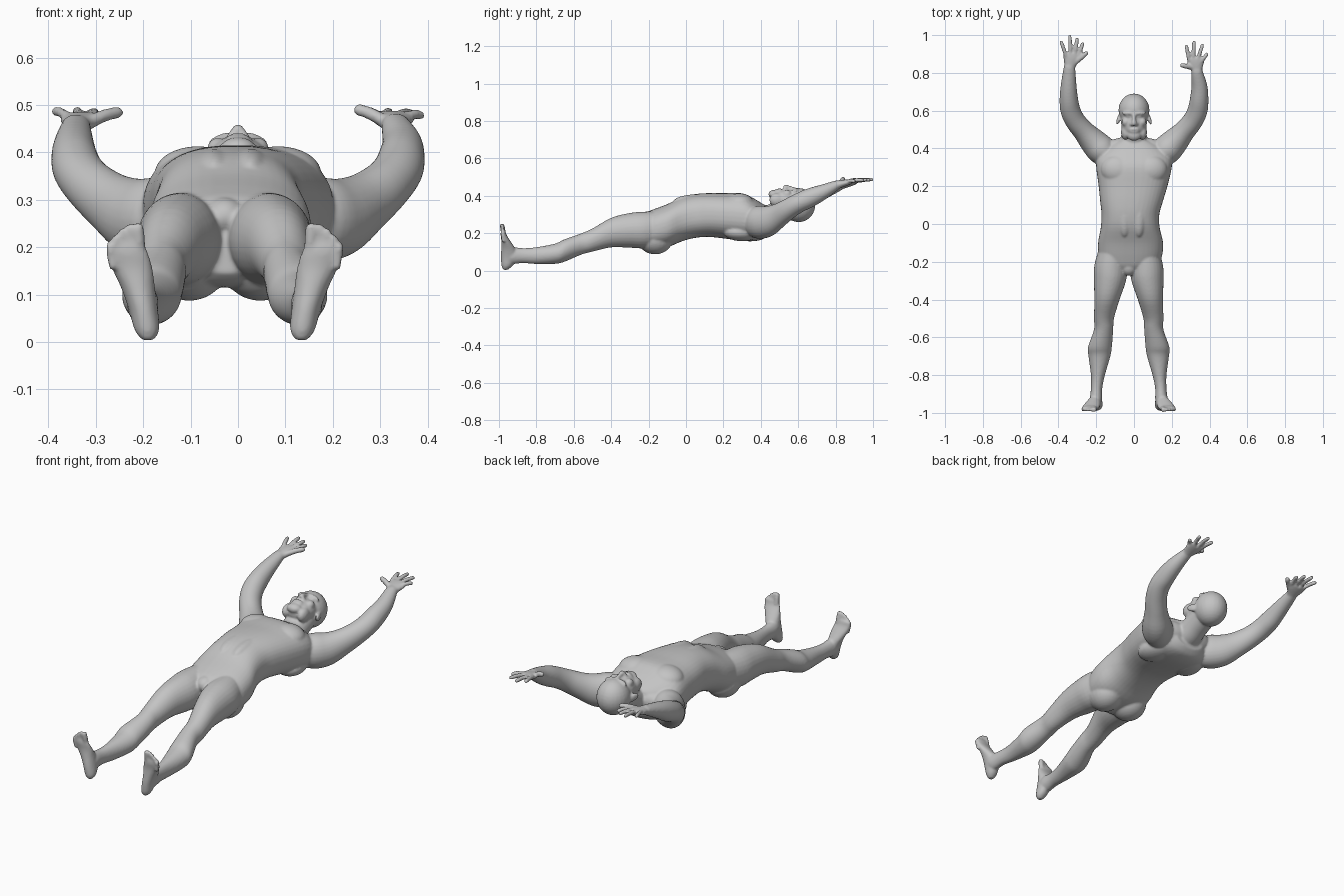
import bpy, bmesh, math
from mathutils import Vector, Matrix

cube = bpy.data.objects.get("Cube")
if cube:
    bpy.data.objects.remove(cube, do_unlink=True)

skin = bpy.data.materials.new("grey_skin")
skin.use_nodes = True
GREY = (0.55, 0.55, 0.55, 1)
skin.diffuse_color = GREY
skin.node_tree.nodes["Principled BSDF"].inputs["Base Color"].default_value = GREY

bm = bmesh.new()
AXIS = -0.028          # mirror line of hips and legs


def spline(p, k=4):
    """Catmull-Rom through rows of numbers."""
    out = []
    for i in range(len(p) - 1):
        a, b, c, d = p[max(i - 1, 0)], p[i], p[i + 1], p[min(i + 2, len(p) - 1)]
        for j in range(k):
            t = j / k
            out.append([0.5 * (2 * B + (C - A) * t + (2 * A - 5 * B + 4 * C - D) * t * t
                        + (3 * B - A - 3 * C + D) * t ** 3) for A, B, C, D in zip(a, b, c, d)])
    return out + [list(p[-1])]


def loft(rows, up=(0, 0, 1), axis=None, power=2.0, n=28):
    """Closed tube through rows of x, y, z, half width, half height."""
    rows = spline(rows)
    rings = []
    for i, (x, y, z, a, b) in enumerate(rows):
        t = Vector(axis) if axis else (Vector(rows[min(i + 1, len(rows) - 1)][:3])
                                       - Vector(rows[max(i - 1, 0)][:3])).normalized()
        side = t.cross(Vector(up)).normalized()
        top = side.cross(t)
        ring = []
        for k in range(n):
            c, s = math.cos(2 * math.pi * k / n), math.sin(2 * math.pi * k / n)
            c = math.copysign(abs(c) ** (2 / power), c)
            s = math.copysign(abs(s) ** (2 / power), s)
            ring.append(bm.verts.new(Vector((x, y, z)) + side * a * c + top * b * s))
        rings.append(ring)
    faces = [bm.faces.new(rings[0][::-1]), bm.faces.new(rings[-1])]
    for r, q in zip(rings, rings[1:]):
        faces += [bm.faces.new((r[k], r[(k + 1) % n], q[(k + 1) % n], q[k])) for k in range(n)]
    bmesh.ops.recalc_face_normals(bm, faces=faces)


def blob(c, r, rot=(0, 0, 0)):
    """Ellipsoid with optional rotation in degrees."""
    m = Matrix.Translation(c)
    for ang, ax in zip(rot, "XYZ"):
        m = m @ Matrix.Rotation(math.radians(ang), 4, ax)
    bmesh.ops.create_uvsphere(bm, u_segments=24, v_segments=16, radius=1,
                              matrix=m @ Matrix.Diagonal((*r, 1)))


def digit(a, b, r, bend=0.0):
    """Finger or toe from a to b with a rounded tip."""
    a, b = Vector(a), Vector(b)
    mid = a.lerp(b, 0.5) + Vector((0, 0, bend))
    up = (0, 0, 1) if abs((b - a).normalized().z) < 0.8 else (0, -1, 0)
    loft([(*a, r, r), (*mid, r, r), (*a.lerp(b, 0.9), r * .9, r * .9), (*b, r * .4, r * .4)], up, n=12)


# Torso: y runs from crotch to neck
torso = [(-.26, -.025, .205, .07, .06), (-.23, -.025, .212, .13, .09), (-.18, -.02, .22, .165, .105),
         (-.1, -.018, .24, .172, .115), (-.02, -.02, .275, .156, .118), (.05, -.019, .292, .153, .117),
         (.12, -.013, .297, .166, .117), (.2, -.005, .293, .182, .121), (.3, 0, .286, .2, .127),
         (.36, 0, .272, .195, .115), (.41, 0, .262, .145, .095), (.44, 0, .268, .09, .075)]
loft([(cx, y, cz, a, b) for y, cx, cz, a, b in torso], axis=(0, 1, 0), power=2.4, n=40)
for s in (-1, 1):
    blob((s * .085, .285, .355), (.092, .08, .058), (0, 0, s * 12))       # chest muscle
    blob((s * .105, .3, .205), (.075, .1, .048), (0, 0, s * 15))          # shoulder blade
    blob((AXIS + s * .075, -.165, .17), (.085, .095, .083))               # buttock
    blob((s * .075, .415, .275), (.085, .04, .05), (0, 0, -s * 8))        # neck-to-shoulder muscle
    blob((-.012 + s * .038, .06, .365), (.042, .13, .043))                # belly muscle
blob((AXIS, -.225, .265), (.045, .05, .04))                               # groin

# Legs and feet
for s in (-1, 1):
    leg = [(.08, -.12, .225, .075, .09), (.094, -.22, .217, .088, .098), (.099, -.3, .215, .085, .093),
           (.115, -.4, .203, .067, .079), (.131, -.5, .163, .053, .062), (.133, -.56, .142, .051, .057),
           (.152, -.65, .107, .063, .06), (.155, -.7, .09, .058, .054), (.163, -.8, .08, .037, .045),
           (.17, -.87, .08, .03, .04), (.173, -.93, .08, .033, .045), (.173, -.955, .08, .025, .035)]
    loft([(AXIS + s * x, y, z, a, b) for x, y, z, a, b in leg], axis=(0, -1, 0))
    blob((AXIS + s * .13, -.535, .172), (.034, .045, .032), (14, 0, 0))   # kneecap
    foot = [(.162, -.965, .004, .012, .012), (.164, -.957, .025, .026, .029), (.172, -.945, .07, .031, .045),
            (.183, -.95, .115, .036, .038), (.195, -.962, .155, .043, .025), (.206, -.975, .19, .044, .016),
            (.212, -.977, .213, .036, .012)]
    loft([(AXIS + s * x, y, z, a, b) for x, y, z, a, b in foot], up=(0, -1, 0), axis=(0, 0, 1))
    for i, (x0, x1, z1) in enumerate([(.18, .184, .251), (.196, .202, .249), (.21, .217, .24),
                                      (.223, .231, .226), (.235, .243, .209)]):
        digit((AXIS + s * x0, -.975, z1 - .055), (AXIS + s * x1, -.985, z1), .0135 if i == 0 else .0095)

# Arms and hands; s = -1 is the model's right
wrists = {-1: (-.342, .825, .455), 1: (.333, .805, .457)}
palms = {-1: (-.325, .905, .474), 1: (.325, .88, .476)}
tips = {-1: [(-.245, .91, .487), (-.27, .962, .482), (-.3, .988, .486), (-.34, 1.002, .488), (-.388, .972, .488)],
        1: [(.245, .842, .494), (.276, .95, .486), (.318, .972, .486), (.365, .955, .484), (.39, .905, .478)]}
for s in (-1, 1):
    arm = [(.12, .35, .262, .06, .075), (.17, .39, .258, .078, .088), (.215, .435, .264, .072, .083),
           (.265, .49, .292, .058, .066), (.31, .545, .328, .054, .056), (.336, .6, .36, .053, .052),
           (.345, .66, .388, .049, .051), (.346, .73, .419, .042, .041)]
    w, p = Vector(wrists[s]), Vector(palms[s])
    loft([(s * x, *r) for x, *r in arm] + [(*w, .031, .025), (*(w + Vector((0, .015, .003))), .028, .02)])
    loft([(*w, .027, .022), (*w.lerp(p, .3), .034, .02), (*w.lerp(p, .7), .046, .017), (*p, .043, .013)])
    for i, tip in enumerate(tips[s]):
        if i == 0:
            base = w.lerp(p, .3) + Vector((-s * .02, 0, .002))
        else:
            base = p + Vector((s * (-.034 + .0225 * (i - 1)), -.012 - .006 * (i == 4), 0))
        digit(base, tip, .0135 if i == 0 else .0108, .003)

# Neck and head, face towards +z
loft([(0, .37, .27, .09, .075), (0, .43, .28, .072, .068), (0, .49, .305, .067, .062),
      (0, .56, .335, .066, .06)])
blob((0, .603, .35), (.082, .088, .091))                                  # skull
blob((0, .538, .375), (.069, .09, .06), (-6, 0, 0))                       # face
blob((0, .472, .408), (.038, .032, .024))                                 # chin
blob((0, .495, .425), (.03, .017, .012))                                  # mouth mound
blob((0, .502, .435), (.024, .0055, .006))                                # upper lip
blob((0, .489, .432), (.022, .0055, .006))                                # lower lip
loft([(0, .585, .436, .009, .008), (0, .555, .442, .01, .011), (0, .533, .448, .013, .012),
      (0, .522, .442, .012, .008)])                                       # nose
for s in (-1, 1):
    blob((s * .013, .528, .438), (.009, .009, .008))                      # nostril
    blob((s * .033, .586, .427), (.032, .009, .013), (0, s * 18, 0))      # brow
    blob((s * .043, .54, .409), (.022, .024, .022))                       # cheek
    blob((s * .03, .57, .423), (.015, .007, .009))                        # eyelid
    blob((s * .045, .485, .378), (.024, .04, .035))                       # jaw corner
    blob((s * .081, .555, .348), (.01, .032, .02), (-15, 0, s * 18))      # ear

# Fuse everything into one smooth skin
mesh = bpy.data.meshes.new("body")
bm.to_mesh(mesh)
bm.free()
body = bpy.data.objects.new("body", mesh)
bpy.context.collection.objects.link(body)
mesh.materials.append(skin)
fuse = body.modifiers.new("fuse", "REMESH")
fuse.mode = "VOXEL"
fuse.voxel_size = 0.0055
fuse.use_smooth_shade = True
soften = body.modifiers.new("soften", "SMOOTH")
soften.factor = 0.5
soften.iterations = 6
